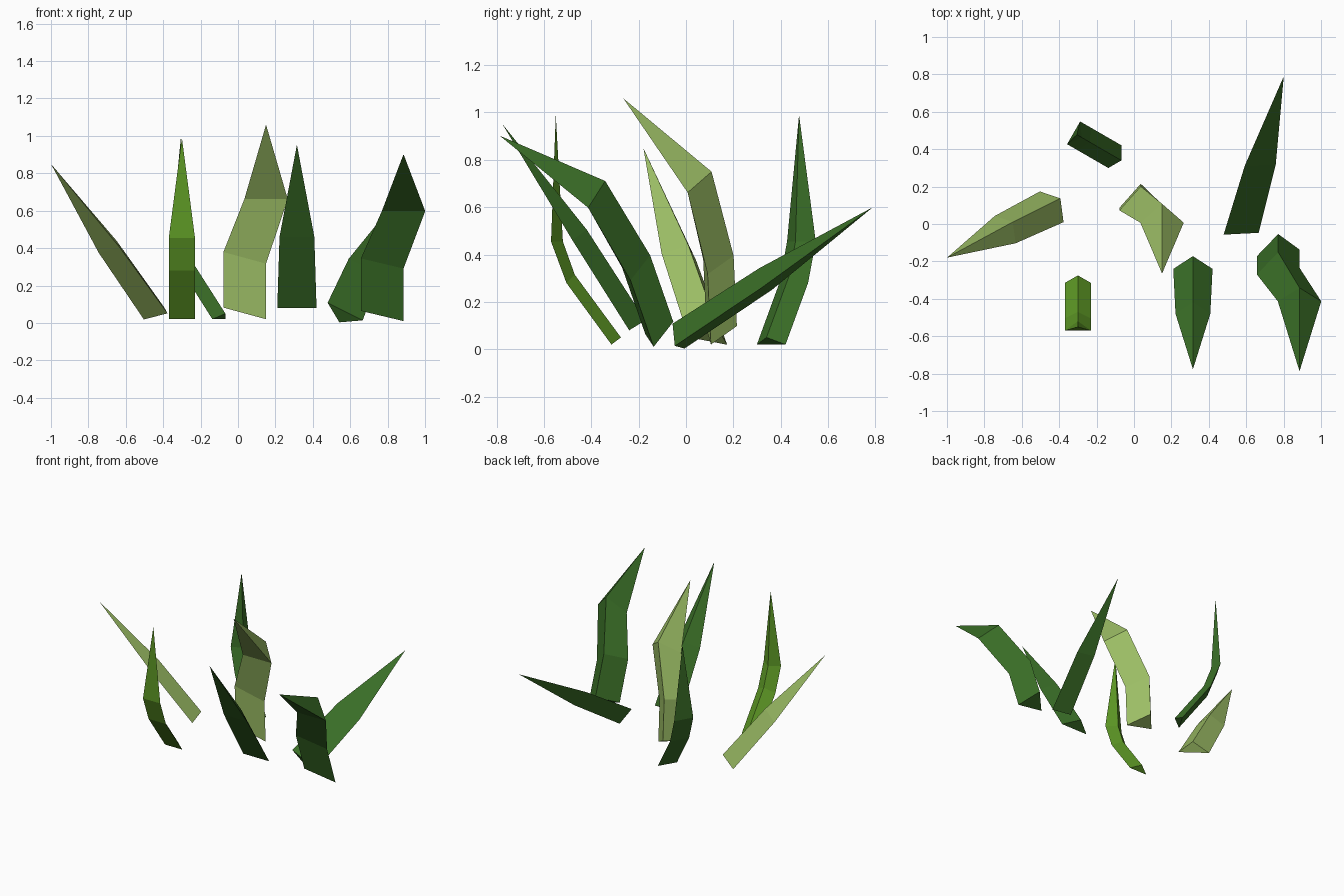
import bpy
import bmesh
from mathutils import Matrix, Vector

default_cube = bpy.data.objects.get("Cube")
if default_cube:
    bpy.data.objects.remove(default_cube, do_unlink=True)


def make_material(name, colour):
    material = bpy.data.materials.new(name)
    material.use_nodes = True
    material.diffuse_color = (*colour, 1)
    shader = next(node for node in material.node_tree.nodes if node.type == "BSDF_PRINCIPLED")
    shader.inputs["Base Color"].default_value = (*colour, 1)
    shader.inputs["Roughness"].default_value = 1
    return material


def section(half_width, edge, ridge, shift=0, tilt=0):
    """Triangular cross-section: left edge, right edge and rear ridge."""
    y, z = edge
    return [
        Vector((shift - half_width, y - tilt * 0.3, z + tilt)),
        Vector((shift + half_width, y + tilt * 0.3, z - tilt)),
        Vector((shift, *ridge)),
    ]


def make_blade(name, shape, material, origin, axis, width):
    """Loft the sections to the tip, with the blade's own z along axis and x along width."""
    sections, tip = shape
    z_axis = Vector(axis).normalized()
    y_axis = z_axis.cross(Vector(width)).normalized()
    x_axis = y_axis.cross(z_axis)
    placement = Matrix((x_axis, y_axis, z_axis)).transposed()

    bm = bmesh.new()
    rings = [[bm.verts.new(placement @ point + Vector(origin)) for point in ring]
             for ring in sections]
    end = bm.verts.new(placement @ Vector(tip) + Vector(origin))
    bm.faces.new(rings[0])
    for i in range(3):
        j = (i + 1) % 3
        for lower, upper in zip(rings, rings[1:]):
            bm.faces.new((lower[i], lower[j], upper[j], upper[i]))
        bm.faces.new((rings[-1][i], rings[-1][j], end))
    bmesh.ops.recalc_face_normals(bm, faces=bm.faces[:])

    mesh = bpy.data.meshes.new(name)
    bm.to_mesh(mesh)
    bm.free()
    mesh.materials.append(material)
    blade = bpy.data.objects.new(name, mesh)
    bpy.context.scene.collection.objects.link(blade)
    return blade


# Flat leaf colours
pale_green = make_material("pale_green", (0.33, 0.51, 0.13))
deep_green = make_material("deep_green", (0.042, 0.156, 0.02))
bright_green = make_material("bright_green", (0.107, 0.305, 0.018))

# Three blade shapes: sections from the root up, then the tip
straight = (
    [section(0.105, edge=(0, 0), ridge=(0.08, 0)),
     section(0.093, edge=(-0.005, 0.45), ridge=(0.07, 0.456))],
    (0, 0, 1.025),
)
narrow = (
    [section(0.07, edge=(0, 0), ridge=(0.04, 0.03)),
     section(0.07, edge=(-0.19, 0.26), ridge=(-0.155, 0.295)),
     section(0.07, edge=(-0.255, 0.435), ridge=(-0.205, 0.435))],
    (0, -0.235, 0.97),
)
crooked = (
    [section(0.114, edge=(-0.009, 0.031), ridge=(0.11, 0.078), shift=-0.114, tilt=0.031),
     section(0.114, edge=(-0.023, 0.328), ridge=(0.096, 0.375), shift=-0.114, tilt=0.031),
     section(0.116, edge=(-0.098, 0.642), ridge=(0.003, 0.73))],
    (0, -0.37, 1.04),
)
upright = (0, 0, 1)
sideways = (1, 0, 0)

# Straight blades
make_blade("right_outer_blade", straight, pale_green, origin=(-0.44, 0.092, 0.035),
           axis=(-0.56, -0.272, 0.815), width=(0.13, -0.165, 0.03))
make_blade("front_blade", straight, deep_green, origin=(0.315, -0.24, 0.08),
           axis=(0, -0.535, 0.87), width=sideways)
make_blade("back_leaning_blade", straight, deep_green, origin=(0.573, -0.052, 0.061),
           axis=(0.228, 0.843, 0.54), width=(0.185, 0, -0.1))

# Narrow curved blades
make_blade("front_narrow_blade", narrow, bright_green, origin=(-0.3, -0.315, 0.02),
           axis=upright, width=sideways)
make_blade("back_narrow_blade", narrow, deep_green, origin=(-0.102, 0.36, 0.02),
           axis=upright, width=(-0.5, -0.866, 0))

# Crooked blades
make_blade("centre_crooked_blade", crooked, pale_green, origin=(0.15, 0.105, 0.02),
           axis=upright, width=sideways)
make_blade("left_crooked_blade", crooked, deep_green, origin=(0.885, -0.137, 0.01),
           axis=(0, -0.284, 0.959), width=sideways)
